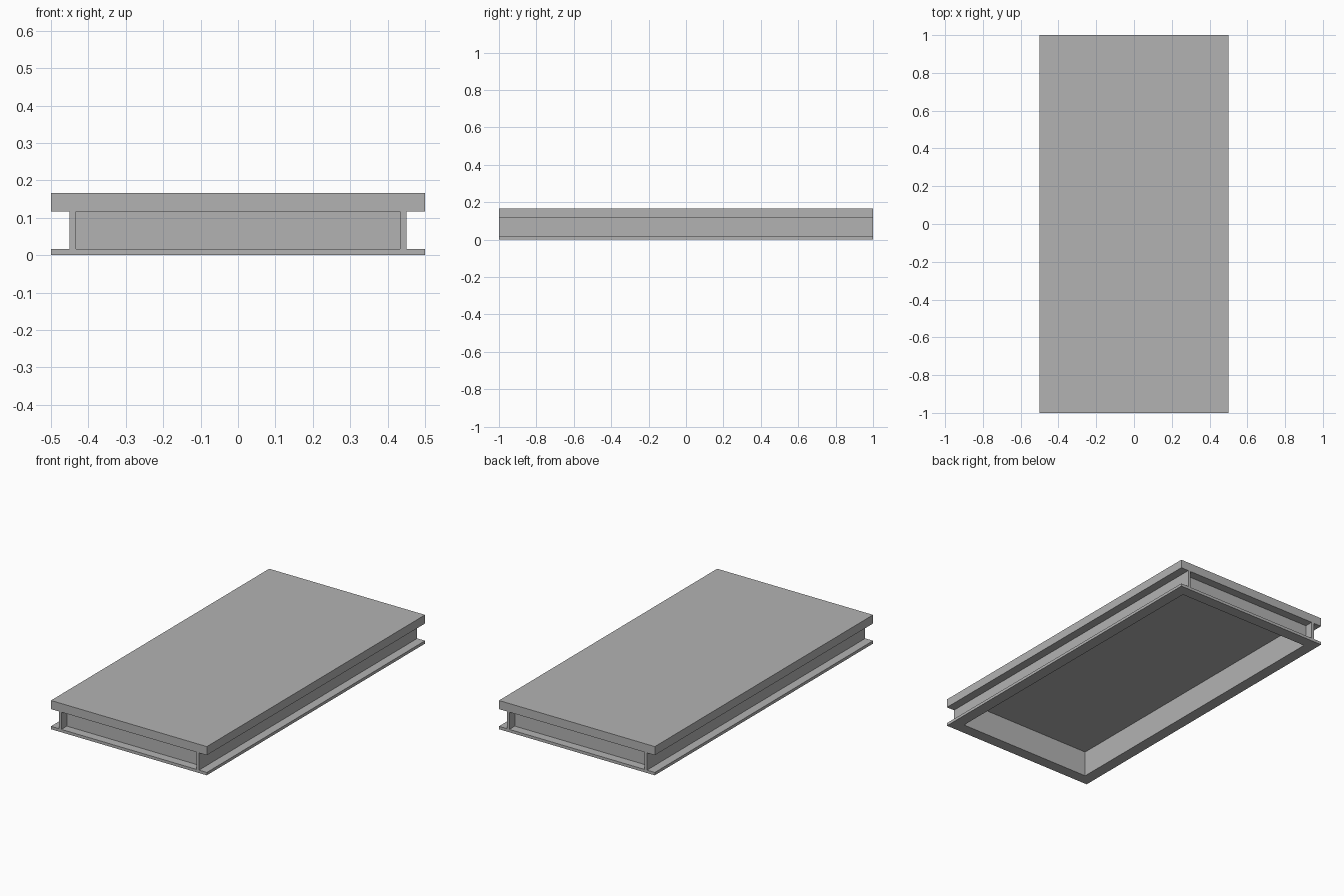
import bpy

# Remove the default cube
default = bpy.data.objects.get("Cube")
if default:
    bpy.data.objects.remove(default, do_unlink=True)

# Overall sizes
HX, HY, HEIGHT = 0.5, 1.0, 1 / 6
SHEET = 1 / 60          # wall, flange and top sheet thickness
GROOVE = 0.05           # depth of the outer grooves
LIP = HEIGHT - 0.05     # underside of the thick top rim
INSET = GROOVE + SHEET  # outer edge to inner wall face

grey = bpy.data.materials.new("plain_grey")
grey.use_nodes = True
colour = (0.45, 0.45, 0.45, 1)
grey.diffuse_color = colour
grey.node_tree.nodes["Principled BSDF"].inputs["Base Color"].default_value = colour


def box(name, low, high):
    """Add a box spanning two opposite corners."""
    centre = [(a + b) / 2 for a, b in zip(low, high)]
    bpy.ops.mesh.primitive_cube_add(size=1, location=centre)
    obj = bpy.context.object
    obj.name = name
    obj.scale = [b - a for a, b in zip(low, high)]
    bpy.ops.object.transform_apply(location=True, rotation=False, scale=True)
    obj.data.materials.append(grey)
    return obj


platform = box("platform_shell", (-HX, -HY, 0), (HX, HY, HEIGHT))

# Open cavity underneath
ix, iy = HX - INSET, HY - INSET
cutters = [box("cavity_cutter", (-ix, -iy, -0.1), (ix, iy, HEIGHT - SHEET))]

# Grooves: full length along the sides, stopped by the side walls at the ends
for name, s in (("left", 1), ("right", -1)):
    xs = sorted((s * (HX - GROOVE), s * (HX + 0.1)))
    cutters.append(box(name + "_groove_cutter",
                       (xs[0], -HY - 0.1, SHEET), (xs[1], HY + 0.1, LIP)))
for name, s in (("back", 1), ("front", -1)):
    ys = sorted((s * (HY - GROOVE), s * (HY + 0.1)))
    cutters.append(box(name + "_groove_cutter",
                       (-ix, ys[0], SHEET), (ix, ys[1], LIP)))

# Carve the shell, then drop the cutters
bpy.context.view_layer.objects.active = platform
for cutter in cutters:
    mod = platform.modifiers.new(cutter.name, 'BOOLEAN')
    mod.operation = 'DIFFERENCE'
    mod.solver = 'EXACT'
    mod.object = cutter
    bpy.ops.object.modifier_apply(modifier=mod.name)
    bpy.data.objects.remove(cutter, do_unlink=True)
